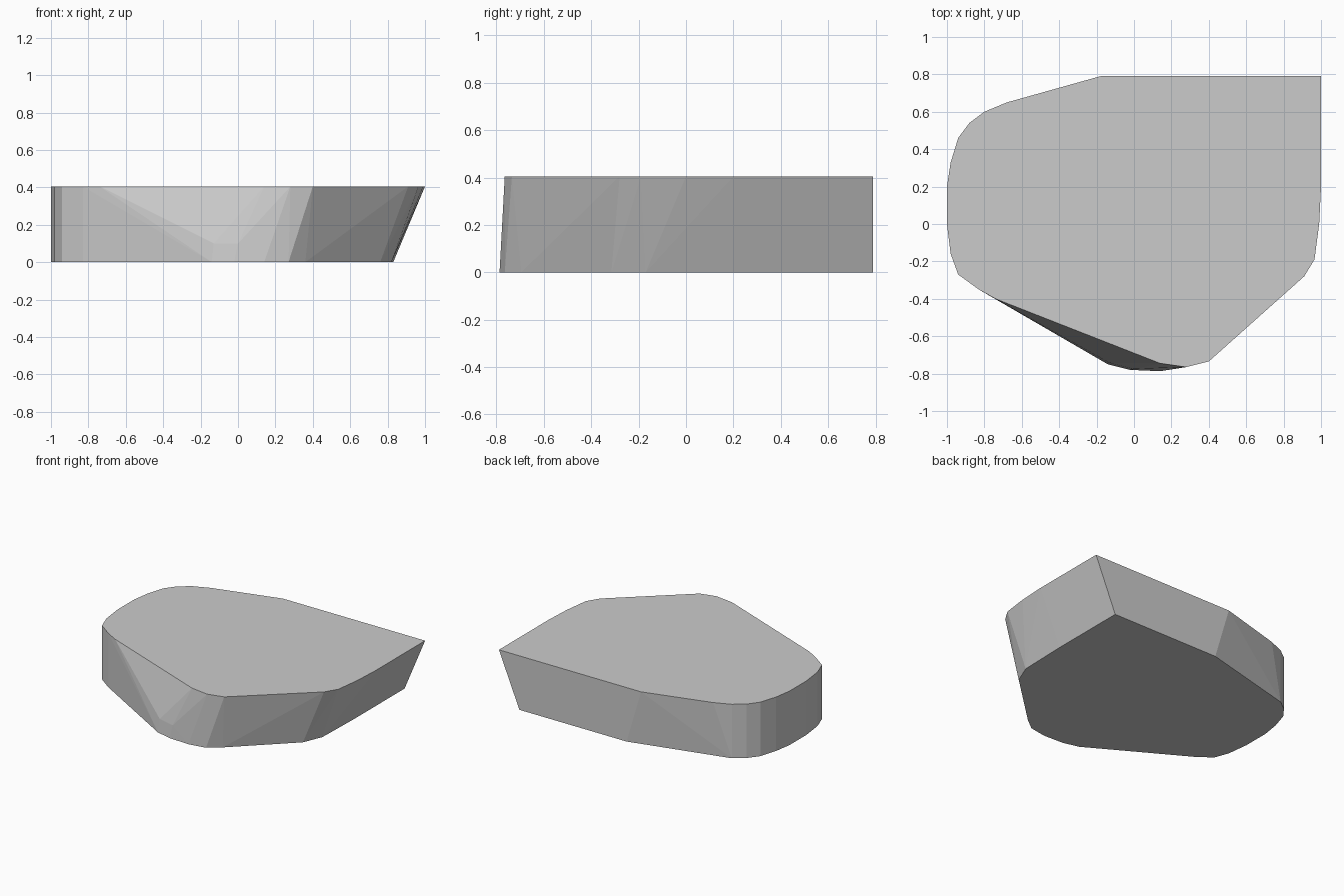
import bpy
import bmesh

HEIGHT = 0.405

cube = bpy.data.objects.get("Cube")
if cube:
    bpy.data.objects.remove(cube, do_unlink=True)

# Rounded side wall, vertical, shared by the top and bottom outlines
rounded_side = [(-0.8, 0.6), (-0.88, 0.54), (-0.94, 0.46), (-0.98, 0.33), (-1, 0.2),
                (-1, 0), (-0.98, -0.16), (-0.94, -0.27), (-0.83, -0.35), (-0.74, -0.4)]

# Remaining outline of the top face
top_rest = [(0.14, -0.745), (0.28, -0.765), (0.4, -0.735), (0.91, -0.28), (0.965, -0.19),
            (0.99, 0), (1, 0.2), (1, 0.79), (-0.18, 0.79), (-0.68, 0.65)]

# Remaining outline of the base, drawn in under the sloping side
base_rest = [(-0.14, -0.75), (-0.02, -0.78), (0.14, -0.787), (0.27, -0.765), (0.36, -0.695),
             (0.76, -0.315), (0.82, -0.17), (0.83, 0.2), (0.83, 0.79), (-0.06, 0.79)]

# Low ridge where the front wall breaks into its chamfer
ridge = [(-0.13, -0.742), (0, -0.775)]

layers = [(rounded_side + top_rest, HEIGHT), (rounded_side + base_rest, 0), (ridge, 0.1)]

# Skin the stacked outlines into one faceted stone
bm = bmesh.new()
for outline, z in layers:
    for x, y in outline:
        bm.verts.new((x, y, z))
hull = bmesh.ops.convex_hull(bm, input=bm.verts)
loose = [v for v in bm.verts if not v.link_faces]
bmesh.ops.delete(bm, geom=loose, context="VERTS")
bmesh.ops.dissolve_limit(bm, angle_limit=0.005, verts=bm.verts, edges=bm.edges)
bmesh.ops.recalc_face_normals(bm, faces=bm.faces)

mesh = bpy.data.meshes.new("stone_slab")
bm.to_mesh(mesh)
bm.free()
slab = bpy.data.objects.new("stone_slab", mesh)
bpy.context.collection.objects.link(slab)

# Plain grey finish
grey = bpy.data.materials.new("light_grey")
grey.use_nodes = True
colour = (0.6, 0.6, 0.6, 1)
grey.diffuse_color = colour
grey.node_tree.nodes["Principled BSDF"].inputs["Base Color"].default_value = colour
mesh.materials.append(grey)
